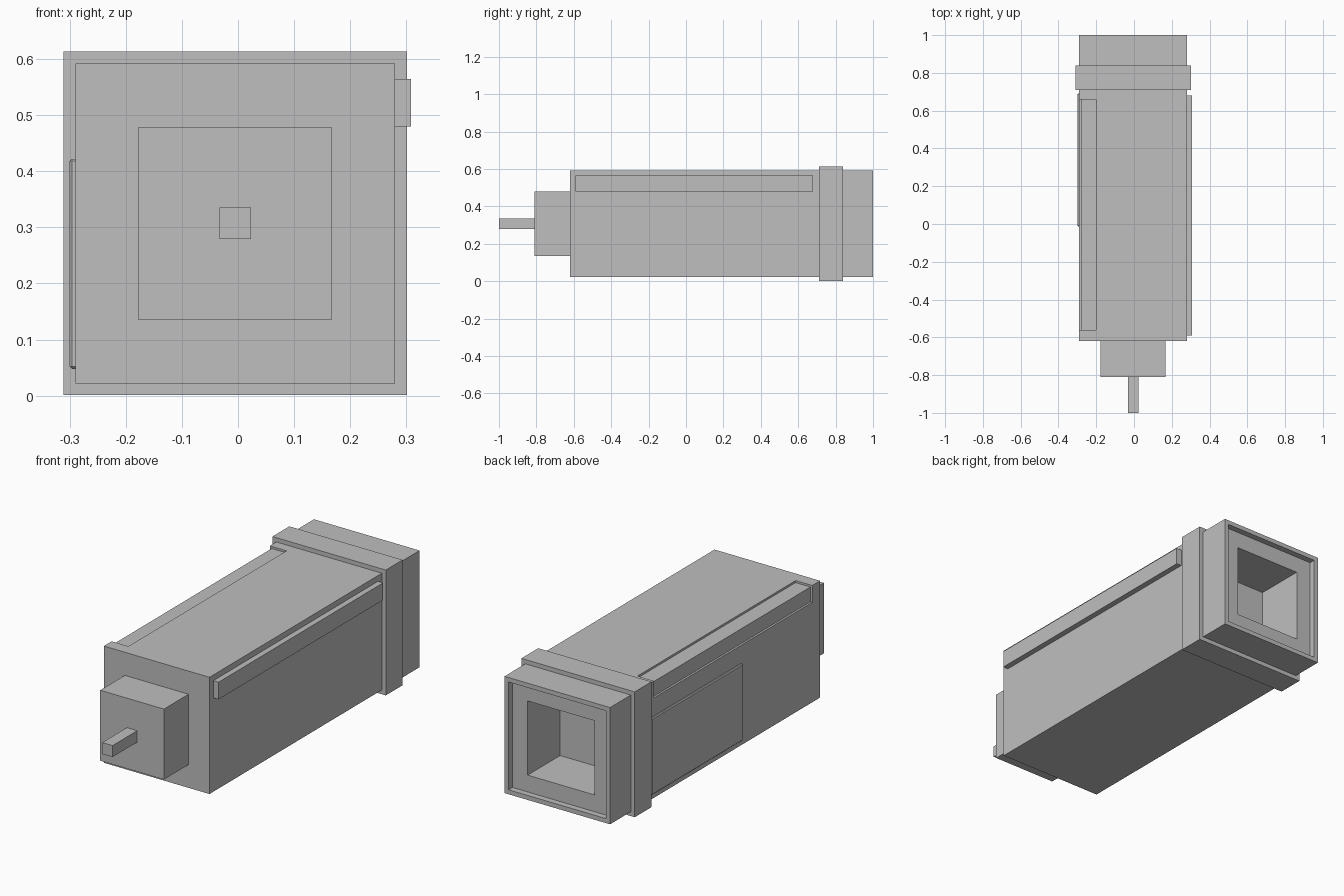
import bpy

cube = bpy.data.objects.get("Cube")
if cube:
    bpy.data.objects.remove(cube, do_unlink=True)

# Single colour
grey = bpy.data.materials.new("mid_grey")
grey.use_nodes = True
colour = (0.52, 0.52, 0.52, 1)
grey.diffuse_color = colour
grey.node_tree.nodes["Principled BSDF"].inputs["Base Color"].default_value = colour


def box(name, x, y, z):
    """Box given by its (min, max) range on each axis."""
    bpy.ops.mesh.primitive_cube_add(size=1)
    ob = bpy.context.object
    ob.name = name
    ob.location = [sum(r) / 2 for r in (x, y, z)]
    ob.scale = [r[1] - r[0] for r in (x, y, z)]
    bpy.ops.object.transform_apply(location=True, rotation=False, scale=True)
    ob.data.materials.append(grey)
    return ob


def square(name, half, y):
    """Square block on the long axis of the model."""
    cx, cz = -0.005, 0.307
    return box(name, (cx - half, cx + half), y, (cz - half, cz + half))


def cut(target, cutter):
    mod = target.modifiers.new("cut", 'BOOLEAN')
    mod.operation = 'DIFFERENCE'
    mod.solver = 'EXACT'
    mod.object = cutter
    bpy.context.view_layer.objects.active = target
    bpy.ops.object.modifier_apply(modifier=mod.name)


# Main stack, front to back
square("front_pin", 0.028, (-1.0, -0.8))
square("front_boss", 0.172, (-0.81, -0.61))
body = square("body", 0.285, (-0.62, 0.715))
collar = square("collar", 0.306, (0.71, 0.84))
rear = square("rear_socket", 0.285, (0.835, 1.0))

# Stepped socket opening at the back
recess = square("recess_cutter", 0.263, (0.97, 1.1))
hole = square("hole_cutter", 0.181, (0.72, 1.1))
cut(rear, recess)
cut(rear, hole)
cut(collar, hole)

# Notch along the upper edge, filled by a slightly sunken strip
notch = box("notch_cutter", (-0.4, -0.2), (-0.56, 0.66), (0.51, 0.7))
cut(body, notch)
box("edge_strip", (-0.28, -0.195), (-0.565, 0.665), (0.505, 0.582))

for cutter in (recess, hole, notch):
    bpy.data.objects.remove(cutter, do_unlink=True)

# Side rail and side panel
box("side_rail", (0.27, 0.308), (-0.59, 0.68), (0.48, 0.564))
panel = box("side_panel", (-0.3, -0.28), (-0.012, 0.69), (0.048, 0.422))
bevel = panel.modifiers.new("soft_edge", 'BEVEL')
bevel.width = 0.004
bevel.segments = 1
